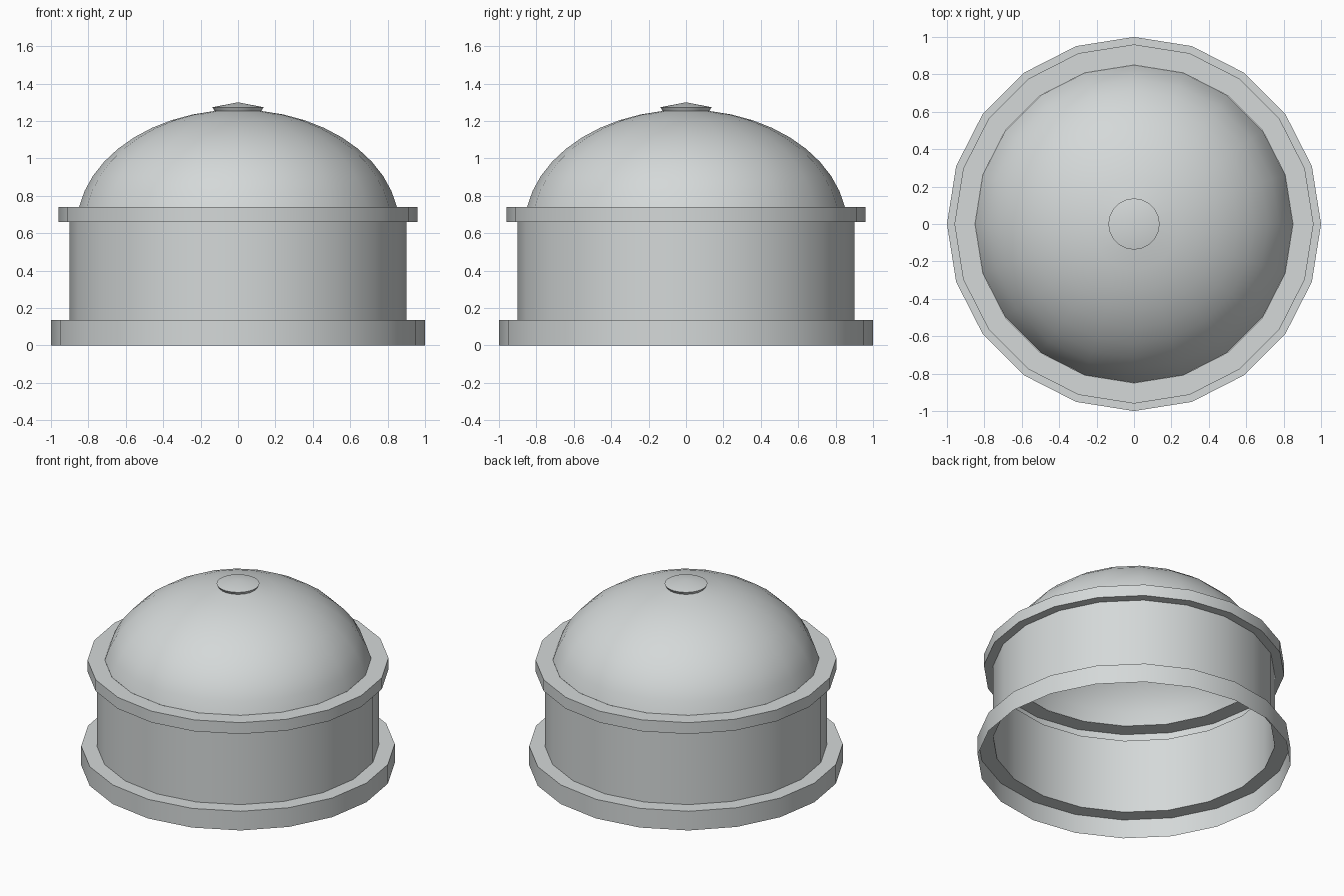
import bpy, bmesh, math

SIDES = 20

if "Cube" in bpy.data.objects:
    bpy.data.objects.remove(bpy.data.objects["Cube"])

grey = bpy.data.materials.new("light_grey")
grey.use_nodes = True
colour = (0.66, 0.69, 0.69, 1)
grey.diffuse_color = colour
grey.node_tree.nodes["Principled BSDF"].inputs["Base Color"].default_value = colour


def lathe(name, profile):
    """Turn an open (radius, height) profile, listed bottom to top, about z."""
    bm = bmesh.new()
    rings = []
    for r, z in profile:
        if r == 0:
            rings.append([bm.verts.new((0, 0, z))] * SIDES)
            continue
        ring = []
        for i in range(SIDES):
            a = math.tau * i / SIDES
            ring.append(bm.verts.new((r * math.cos(a), r * math.sin(a), z)))
        rings.append(ring)
    for low, high in zip(rings, rings[1:]):
        for i in range(SIDES):
            j = (i + 1) % SIDES
            corners = [low[i], low[j], high[j], high[i]]
            bm.faces.new(list(dict.fromkeys(corners)))
    mesh = bpy.data.meshes.new(name)
    bm.to_mesh(mesh)
    bm.free()
    mesh.materials.append(grey)
    obj = bpy.data.objects.new(name, mesh)
    bpy.context.collection.objects.link(obj)
    bpy.ops.object.select_all(action="DESELECT")
    obj.select_set(True)
    bpy.context.view_layer.objects.active = obj
    bpy.ops.object.shade_smooth_by_angle(angle=math.radians(30))
    return obj


# Thin, open-bottomed shell: skirt, wall and upper rim
lathe("base_skirt", [(1, 0), (1, 0.135), (0.9, 0.135)])
lathe("drum_wall", [(0.9, 0.135), (0.9, 0.66)])
lathe("upper_rim", [(0.9, 0.66), (0.96, 0.66), (0.96, 0.74), (0.85, 0.74)])

# Dome: part of an ellipse centred a little below the rim
WIDTH, HEIGHT, CENTRE, STEPS = 0.863, 0.63, 0.63, 9
start = math.asin((0.74 - CENTRE) / HEIGHT)
end = math.acos(0.125 / WIDTH)
angles = [start + (end - start) * i / STEPS for i in range(STEPS + 1)]
dome = [(WIDTH * math.cos(a), CENTRE + HEIGHT * math.sin(a)) for a in angles]
lathe("dome", dome)

# Small cap with a shallow cone top
lathe("top_cap", [dome[-1], (0.137, 1.273), (0, 1.3)])
